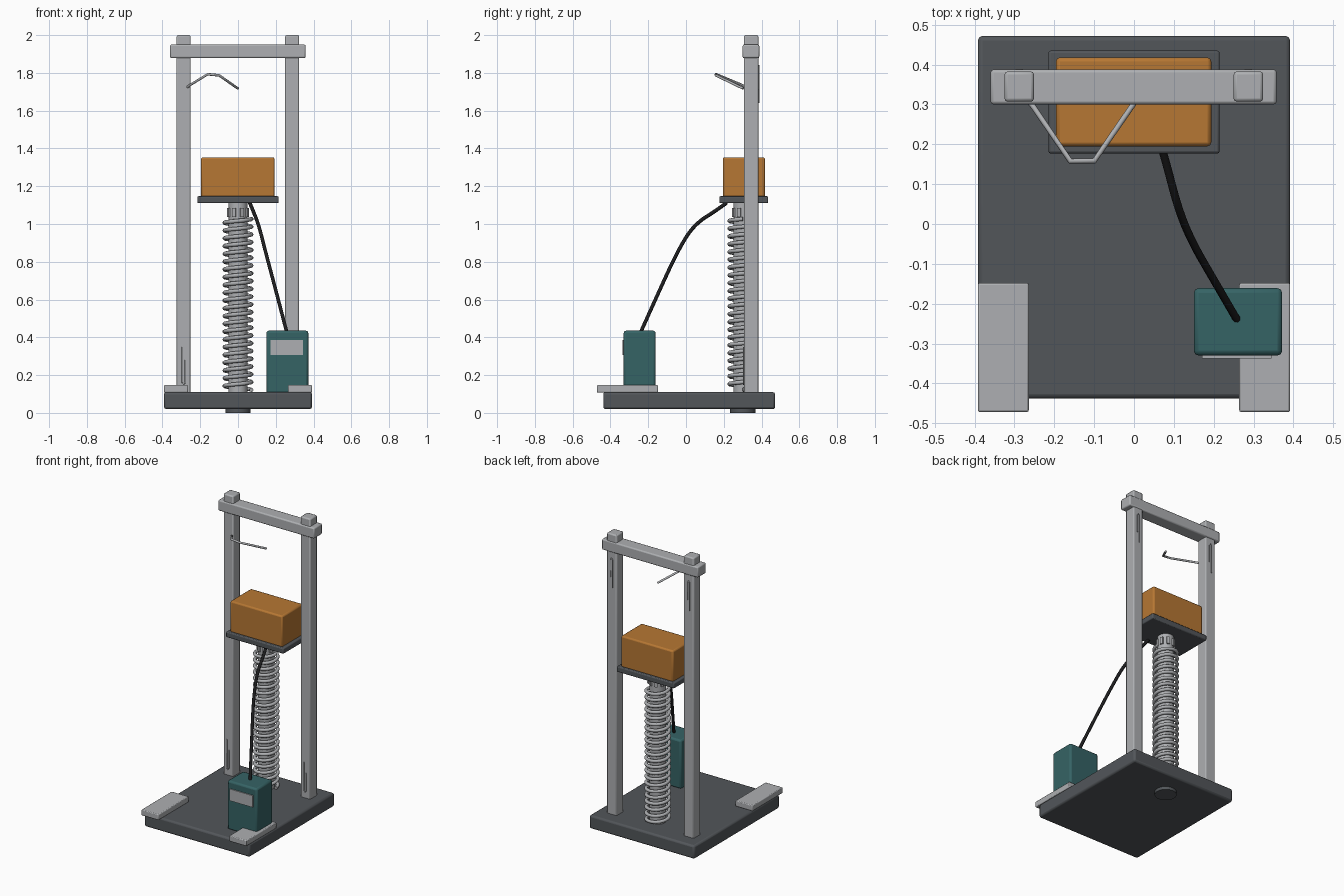
import bpy, math
from mathutils import Vector

if "Cube" in bpy.data.objects:
    bpy.data.objects.remove(bpy.data.objects["Cube"])


def mat(name, rgb):
    m = bpy.data.materials.new(name)
    m.diffuse_color = (*rgb, 1)
    m.use_nodes = True
    m.node_tree.nodes["Principled BSDF"].inputs["Base Color"].default_value = m.diffuse_color
    return m


DARK = mat("dark slate", (0.085, 0.093, 0.102))
GREY = mat("light grey metal", (0.42, 0.43, 0.445))
ORANGE = mat("orange", (0.47, 0.185, 0.033))
TEAL = mat("teal", (0.036, 0.125, 0.13))
BLACK = mat("black rubber", (0.012, 0.012, 0.013))


def finish(ob, name, m):
    ob.name = name
    ob.data.materials.append(m)
    return ob


def box(name, x, y, z, m, bevel=0.008):
    """Bevelled box from (min, max) pairs."""
    bpy.ops.mesh.primitive_cube_add(size=1, location=[sum(p) / 2 for p in (x, y, z)])
    ob = bpy.context.object
    ob.scale = [p[1] - p[0] for p in (x, y, z)]
    bpy.ops.object.transform_apply(location=False, rotation=False, scale=True)
    finish(ob, name, m)
    if bevel:
        b = ob.modifiers.new("bevel", 'BEVEL')
        b.width, b.segments = bevel, 2
        bpy.ops.object.shade_smooth_by_angle(angle=math.radians(30))
    return ob


def cylinder(name, r, x, y, z0, z1, m, sides=32):
    bpy.ops.mesh.primitive_cylinder_add(vertices=sides, radius=r, depth=z1 - z0,
                                        location=(x, y, (z0 + z1) / 2))
    bpy.ops.object.shade_smooth_by_angle(angle=math.radians(40))
    return finish(bpy.context.object, name, m)


def wire(name, pts, r, m, smooth=False, steps=6):
    """Round wire along a path, smoothed with a NURBS spline if asked."""
    cu = bpy.data.curves.new(name, 'CURVE')
    cu.dimensions = '3D'
    cu.bevel_depth, cu.bevel_resolution, cu.use_fill_caps = r, 2, True
    sp = cu.splines.new('NURBS' if smooth else 'POLY')
    sp.points.add(len(pts) - 1)
    for p, co in zip(sp.points, pts):
        p.co = (*co, 1)
    if smooth:
        sp.order_u, sp.use_endpoint_u, sp.resolution_u = 3, True, steps
    ob = bpy.data.objects.new(name, cu)
    bpy.context.collection.objects.link(ob)
    return finish(ob, name, m)


# base and the two foot plates
box("base", (-0.392, 0.392), (-0.438, 0.472), (0.02, 0.11), DARK, 0.012)
box("foot_plate_left", (-0.392, -0.264), (-0.472, -0.148), (0.108, 0.147), GREY, 0.005)
box("foot_plate_right", (0.264, 0.392), (-0.472, -0.148), (0.108, 0.147), GREY, 0.005)

# frame: posts and crossbeam
for side, x in (("left", -0.288), ("right", 0.287)):
    box("post_" + side, (x - 0.037, x + 0.037), (0.307, 0.383), (0.1, 2.0), GREY, 0.008)
    # thin wire clips: front bottom and back top of each post
    for where, y, z, s in (("front", 0.304, 0.15, 1), ("back", 0.386, 1.84, -1)):
        wire(f"clip_{where}_{side}",
             [(x - 0.008, y, z + s * 0.2), (x - 0.008, y, z + s * 0.01), (x, y, z),
              (x + 0.008, y, z + s * 0.01), (x + 0.008, y, z + s * 0.13)], 0.003, GREY)
box("crossbeam", (-0.36, 0.358), (0.3, 0.388), (1.878, 1.95), GREY, 0.008)

# bent wire handle
wire("wire_handle", [(-0.27, 0.315, 1.722), (-0.255, 0.298, 1.735), (-0.16, 0.158, 1.793),
                     (-0.1, 0.158, 1.787), (-0.04, 0.245, 1.745), (0.0, 0.303, 1.717)],
     0.007, GREY)

# central rod, bottom disc, toothed collar
CY = 0.301
cylinder("bottom_disc", 0.067, 0, CY, 0.0, 0.03, DARK)
cylinder("rod", 0.05, 0, CY, 0.1, 1.115, GREY)
for i in range(8):
    a = math.tau * (i + 0.5) / 8
    t = box(f"collar_tooth_{i}", (-0.008, 0.008), (-0.01, 0.01), (1.038, 1.085), GREY, 0)
    t.location.x, t.location.y = 0.05 * math.cos(a), CY + 0.05 * math.sin(a)
    t.rotation_euler.z = a

# spring
TURNS, N = 22, 24
wire("spring", [(0.071 * math.cos(math.tau * i / N), CY + 0.071 * math.sin(math.tau * i / N),
                 0.122 + 0.905 * i / (TURNS * N)) for i in range(TURNS * N + 1)], 0.011, GREY)

# tray and load
box("tray", (-0.215, 0.215), (0.177, 0.435), (1.11, 1.147), DARK, 0.006)
box("load_block", (-0.196, 0.194), (0.195, 0.418), (1.14, 1.353), ORANGE, 0.01)

# control box with label plate and cable
box("control_box", (0.15, 0.372), (-0.33, -0.161), (0.105, 0.435), TEAL, 0.012)
box("label_plate", (0.171, 0.345), (-0.337, -0.328), (0.307, 0.386), GREY, 0)
wire("cable", [(0.062, 0.215, 1.112), (0.078, 0.165, 1.075), (0.11, 0.04, 0.995),
               (0.145, -0.045, 0.855), (0.2, -0.14, 0.65), (0.26, -0.243, 0.42)],
     0.01, BLACK, smooth=True)
